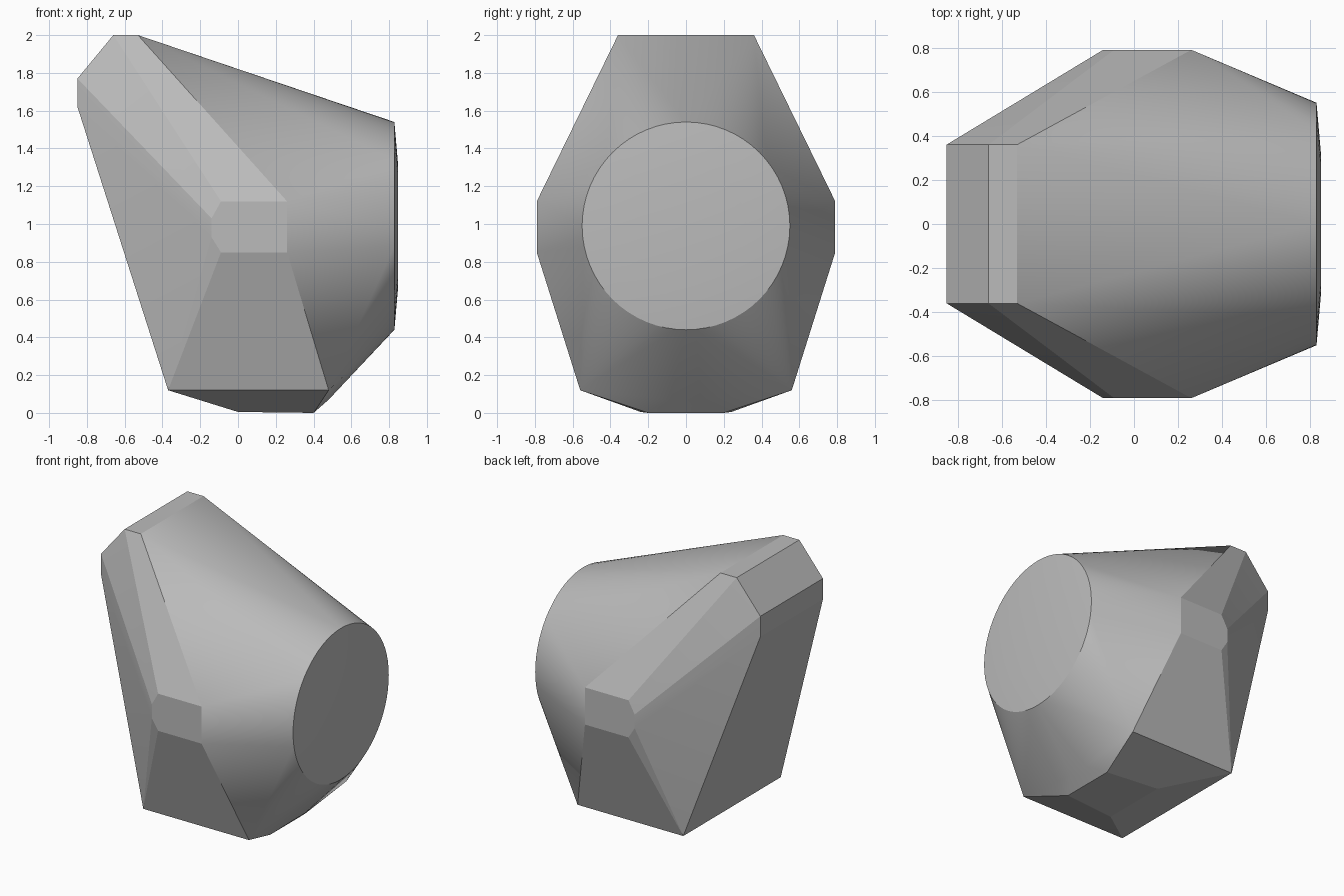
import bpy, bmesh, math

cube = bpy.data.objects.get("Cube")
if cube:
    bpy.data.objects.remove(cube, do_unlink=True)

# Plain grey stone
grey = bpy.data.materials.new("plain_grey")
grey.use_nodes = True
colour = (0.5, 0.5, 0.5, 1)
grey.diffuse_color = colour
grey.node_tree.nodes["Principled BSDF"].inputs["Base Color"].default_value = colour

bm = bmesh.new()

# Corners of one side, mirrored across y
corners = [
    # upper ridge
    (-0.85, 0.36, 1.62), (-0.85, 0.36, 1.77), (-0.66, 0.36, 2.0), (-0.53, 0.36, 2.0),
    # side plate
    (-0.09, 0.79, 1.12), (0.26, 0.79, 1.12), (0.26, 0.79, 0.85),
    (-0.09, 0.79, 0.85), (-0.14, 0.79, 0.93), (-0.14, 0.79, 1.03),
    # foot
    (-0.37, 0.56, 0.12), (-0.365, 0.54, 0.135), (0.48, 0.56, 0.12),
    (0.0, 0.24, 0.005), (0.4, 0.2, 0.0), (0.48, 0.08, 0.07),
]
for x, y, z in corners:
    for side in (-1, 1):
        bm.verts.new((x, y * side, z))

# Round end face, very slightly domed
STEPS = 64
for x, radius in ((0.828, 0.55), (0.848, 0.32)):
    for i in range(STEPS):
        a = math.tau * i / STEPS
        bm.verts.new((x, radius * math.cos(a), 0.99 + radius * math.sin(a)))

# Wrap a convex skin around the corners and the round end
hull = bmesh.ops.convex_hull(bm, input=bm.verts)
loose = [v for v in bm.verts if not v.link_faces]
bmesh.ops.delete(bm, geom=loose, context='VERTS')
bmesh.ops.dissolve_limit(bm, angle_limit=math.radians(0.5),
                         verts=bm.verts, edges=bm.edges)
bmesh.ops.recalc_face_normals(bm, faces=bm.faces)

mesh = bpy.data.meshes.new("faceted_body")
bm.to_mesh(mesh)
bm.free()
mesh.materials.append(grey)
body = bpy.data.objects.new("faceted_body", mesh)
bpy.context.collection.objects.link(body)

# Smooth the rounded blend, keep facet edges crisp
bpy.ops.object.select_all(action='DESELECT')
body.select_set(True)
bpy.context.view_layer.objects.active = body
bpy.ops.object.shade_smooth_by_angle(angle=math.radians(15))
